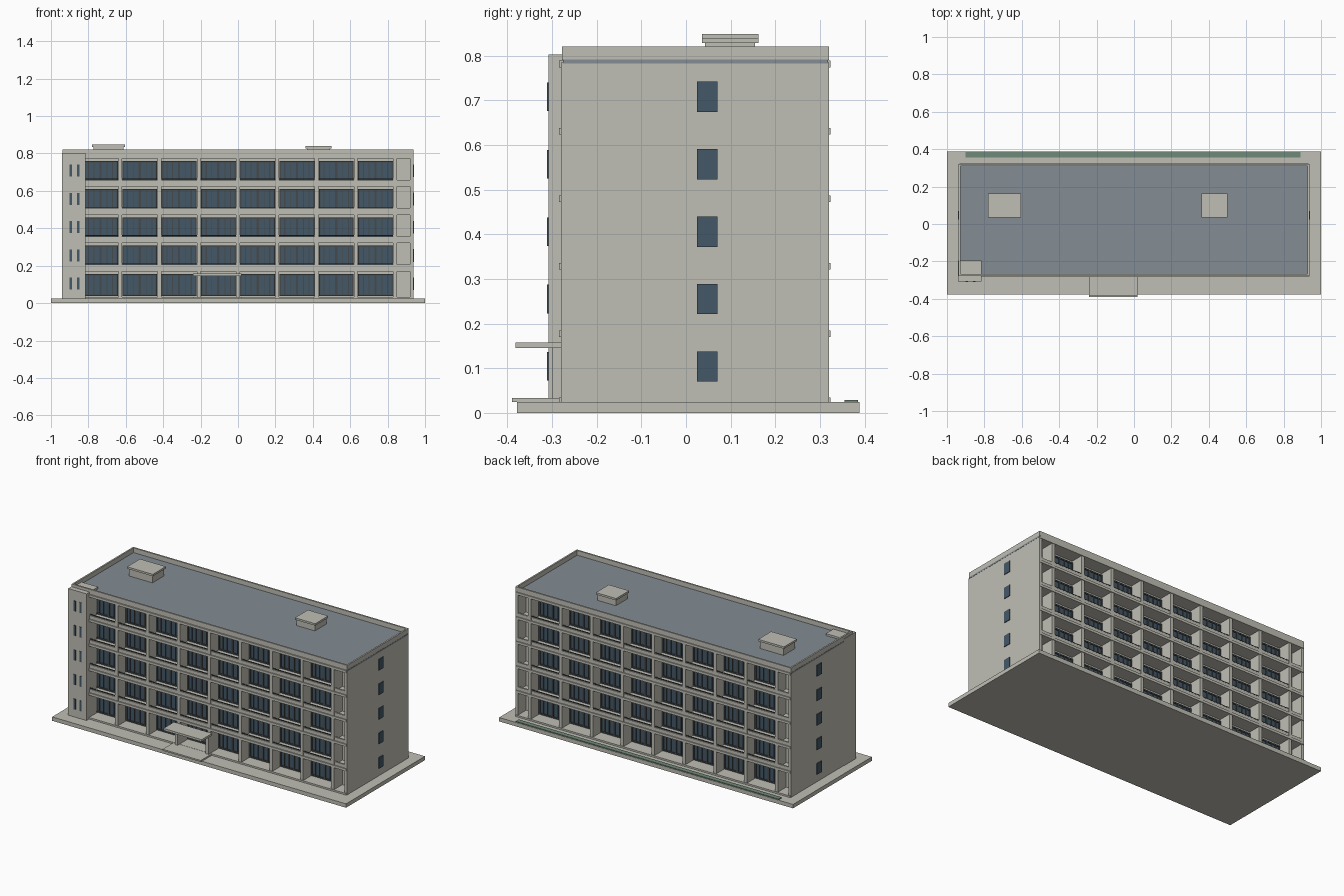
import bpy, bmesh

if "Cube" in bpy.data.objects:
    bpy.data.objects.remove(bpy.data.objects["Cube"])


def material(name, rgb):
    m = bpy.data.materials.new(name)
    lin = [((c / 255 + 0.055) / 1.055) ** 2.4 for c in rgb]
    m.diffuse_color = (*lin, 1)
    m.use_nodes = True
    m.node_tree.nodes["Principled BSDF"].inputs["Base Color"].default_value = m.diffuse_color
    return m


CONCRETE = material("warm_concrete", (192, 191, 181))
GLASS = material("blue_glass", (68, 88, 103))
FRAME = material("dark_frame", (70, 74, 76))
ROOF = material("slate_roof", (131, 140, 147))
GREEN = material("hedge_green", (112, 136, 120))


def boxes(name, mat, items):
    """One object made of boxes given as (x0, x1, y0, y1, z0, z1)."""
    bm = bmesh.new()
    for x0, x1, y0, y1, z0, z1 in items:
        vs = bmesh.ops.create_cube(bm, size=1)["verts"]
        for v in vs:
            v.co = ((x0 + x1) / 2 + v.co.x * (x1 - x0),
                    (y0 + y1) / 2 + v.co.y * (y1 - y0),
                    (z0 + z1) / 2 + v.co.z * (z1 - z0))
    me = bpy.data.meshes.new(name)
    bm.to_mesh(me)
    bm.free()
    me.materials.append(mat)
    ob = bpy.data.objects.new(name, me)
    bpy.context.collection.objects.link(ob)
    return ob


G, PITCH, BAY, W = 0.024, 0.151, 0.21, 0.9375
FRONT, BACK = -0.28, 0.32
CORE_F, CORE_B = -0.20, 0.24
floors = [0.034 + PITCH * k for k in range(6)]
cols = [BAY * (i - 4) for i in range(9)]
# each long side: (outer face, recessed wall, outward direction)
sides = [(FRONT, CORE_F, -1), (BACK, CORE_B, 1)]


def span(a, b):
    return (min(a, b), max(a, b))


# Ground plate, entrance step and planting strip
boxes("ground_plate", CONCRETE, [(-1, 1, -0.378, 0.388, 0, G)])
boxes("entrance_step", CONCRETE, [(-0.24, 0.02, -0.39, FRONT, G, 0.033)])
boxes("planting_strip", GREEN, [(-0.9, 0.89, 0.355, 0.385, G, 0.029)])

# Building body and end walls
boxes("core", CONCRETE, [(-0.925, 0.925, CORE_F, CORE_B, G, 0.782)])
boxes("end_walls", CONCRETE, [(*span(s * 0.92, s * W), FRONT, BACK, G, 0.785) for s in (-1, 1)])

# Balcony slabs, low curbs, columns, rails and windows on both long sides
slabs, curbs, columns, rails, glass, frames = [], [], [], [], [], []
for face, wall, d in sides:
    for k, z in enumerate(floors):
        slabs.append((-W + 0.004, W - 0.004, *span(wall - d * 0.01, face + d * 0.004),
                      z - (0.015 if k else 0.01), z))
    for c in cols:
        columns.append((c - 0.01, c + 0.01, *span(wall - d * 0.01, face), G, 0.78))
    for k, z in enumerate(floors[:5]):
        if k:
            curbs.append((-W + 0.005, W - 0.005, *span(face - d * 0.012, face - d * 0.002), z, z + 0.021))
        for a, b in zip(cols, cols[1:]):
            x0, x1 = a + 0.012, b - 0.012
            z0, z1 = z + 0.004, z + 0.122
            glass.append((x0, x1, *span(wall, wall + d * 0.004), z0, z1))
            fy = span(wall, wall + d * 0.009)
            # outer frame
            frames += [(x0, x1, *fy, z1 - 0.008, z1), (x0, x1, *fy, z0, z0 + 0.008)]
            mid = (x0 + x1) / 2
            for x, w in ((x0 + 0.004, 0.004), (x1 - 0.004, 0.004), (mid, 0.006),
                         (mid - 0.065, 0.003), (mid + 0.065, 0.003),
                         (mid - 0.035, 0.002), (mid + 0.035, 0.002)):
                frames.append((x - w, x + w, *fy, z0, z1))
            if k:
                rails.append((a + 0.01, b - 0.01, *span(face - d * 0.009, face - d * 0.004),
                              z + 0.023, z + 0.028))
boxes("balcony_slabs", CONCRETE, slabs)
boxes("balcony_curbs", CONCRETE, curbs)
boxes("columns", CONCRETE, columns)
boxes("balcony_rails", FRAME, rails)
boxes("bay_glass", GLASS, glass)
boxes("bay_frames", FRAME, frames)

# Stair tower with paired slit windows
boxes("stair_tower", CONCRETE, [(-0.94, -0.815, -0.308, -0.195, G, 0.803)])
boxes("tower_slits", GLASS, [(x - 0.007, x + 0.007, -0.311, -0.306, z + 0.038, z + 0.102)
                             for x in (-0.895, -0.855) for z in floors[:5]])

# Narrow windows on the end walls
boxes("end_windows", GLASS, [(*span(s * 0.93, s * 0.942), 0.025, 0.07, z + 0.036, z + 0.104)
                             for s in (-1, 1) for z in floors[:5]])

# Entrance canopy with side supports
boxes("entrance_canopy", CONCRETE, [(-0.24, 0.02, -0.382, FRONT, 0.145, 0.158)])
boxes("canopy_supports", CONCRETE, [(x - 0.01, x + 0.01, -0.30, FRONT + 0.005, 0.03, 0.146)
                                    for x in (-0.21, 0)])

# Flat roof and parapet
boxes("roof_deck", ROOF, [(-0.9385, 0.9385, -0.276, 0.318, 0.782, 0.791)])
boxes("parapet", CONCRETE,
      [(*span(s * 0.928, s * W), -0.278, BACK, 0.79, 0.82) for s in (-1, 1)]
      + [(-W, W, -0.278, -0.268, 0.79, 0.82), (-W, W, 0.31, BACK, 0.79, 0.82)])

# Rooftop vent housings with overhanging caps
housings, caps = [], []
for x0, x1, z in ((-0.78, -0.605, 0.848), (0.362, 0.5, 0.84)):
    housings.append((x0 + 0.007, x1 - 0.007, 0.043, 0.155, 0.785, z - 0.012))
    caps.append((x0, x1, 0.036, 0.162, z - 0.012, z))
boxes("vent_housings", CONCRETE, housings)
boxes("vent_caps", CONCRETE, caps)
